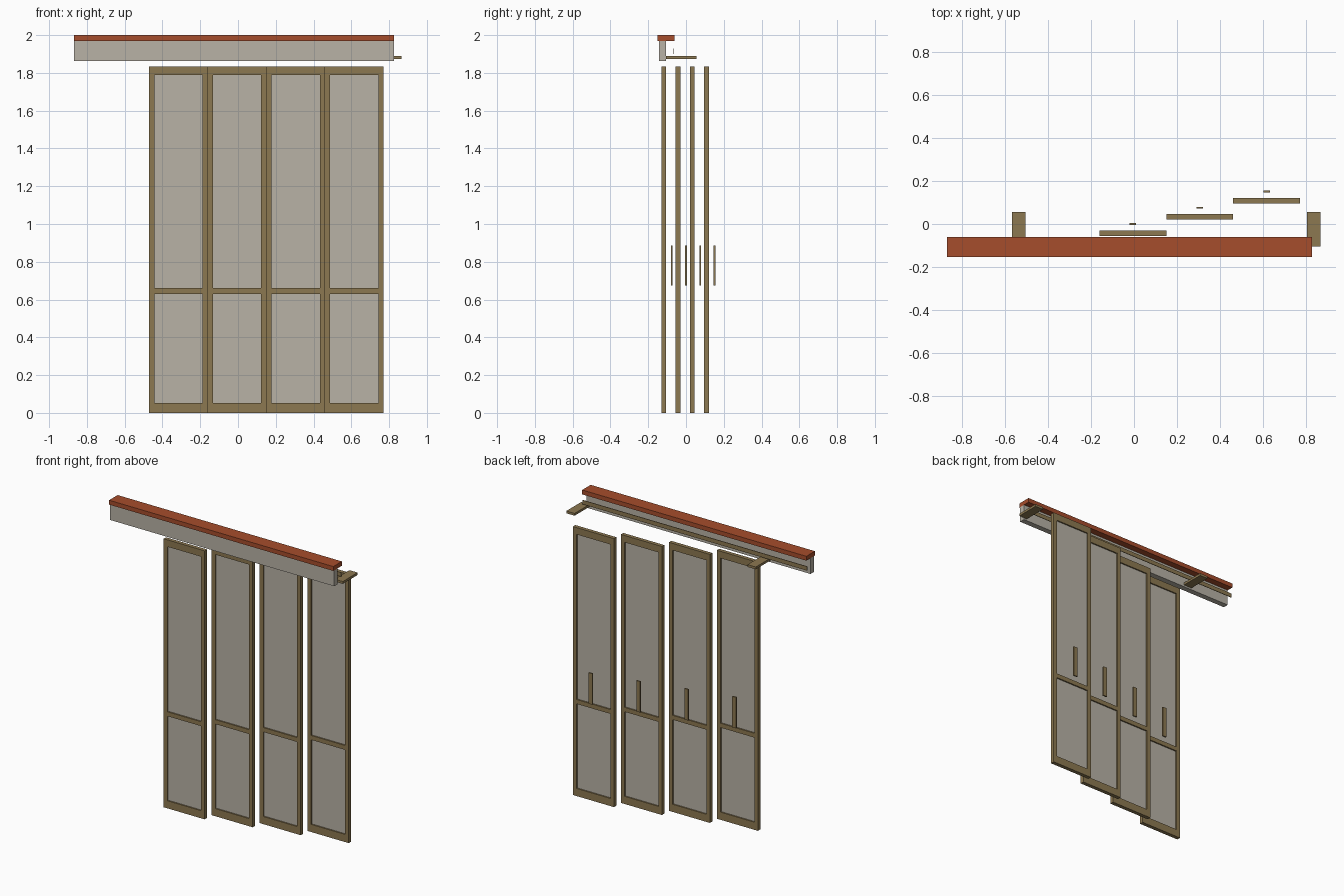
import bpy, bmesh
from mathutils import Vector

if "Cube" in bpy.data.objects:
    bpy.data.objects.remove(bpy.data.objects["Cube"])


def material(name, rgb):
    m = bpy.data.materials.new(name)
    m.diffuse_color = (*rgb, 1)
    m.use_nodes = True
    m.node_tree.nodes["Principled BSDF"].inputs["Base Color"].default_value = m.diffuse_color
    return m


WOOD = material("oak brown", (0.262, 0.188, 0.082))
PANE = material("pale stone", (0.479, 0.445, 0.381))
RED = material("brick red", (0.381, 0.074, 0.025))


def boxes(name, mat, *ranges):
    """One object made of boxes, each given as x0, x1, y0, y1, z0, z1."""
    bm = bmesh.new()
    for x0, x1, y0, y1, z0, z1 in ranges:
        vs = bmesh.ops.create_cube(bm, size=1)["verts"]
        for v in vs:
            v.co = Vector((x1 if v.co.x > 0 else x0,
                           y1 if v.co.y > 0 else y0,
                           z1 if v.co.z > 0 else z0))
    me = bpy.data.meshes.new(name)
    bm.to_mesh(me)
    bm.free()
    me.materials.append(mat)
    ob = bpy.data.objects.new(name, me)
    bpy.context.collection.objects.link(ob)
    return ob


# Four staggered sliding panels
W, T, H = 0.31, 0.026, 1.835
STILE = 0.027
for i in range(4):
    x0, y0 = -0.47 + i * W, -0.131 + i * 0.0755
    x1, y1 = x0 + W, y0 + T
    xi0, xi1 = x0 + STILE, x1 - STILE
    xc, yc = (x0 + x1) / 2, (y0 + y1) / 2

    # stiles and rails
    boxes(f"panel_frame_{i + 1}", WOOD,
          (x0, xi0, y0, y1, 0, H),
          (xi1, x1, y0, y1, 0, H),
          (xi0, xi1, y0, y1, 0, 0.052),
          (xi0, xi1, y0, y1, 0.63, 0.66),
          (xi0, xi1, y0, y1, 1.788, H))

    # recessed infill above and below the middle rail
    boxes(f"panel_infill_{i + 1}", PANE,
          (xi0, xi1, yc - 0.004, yc + 0.004, 0.052, 0.63),
          (xi0, xi1, yc - 0.004, yc + 0.004, 0.66, 1.788))

    # upright pull bar behind the panel
    boxes(f"pull_handle_{i + 1}", WOOD,
          (xc - 0.015, xc + 0.015, y1 + 0.025, y1 + 0.034, 0.675, 0.887))

# Header: cap, fascia, thin track and two brackets
L, R = -0.868, 0.827
boxes("header_cap", RED, (L, R, -0.152, -0.06, 1.97, 2.0))
boxes("header_fascia", PANE, (L, R, -0.143, -0.105, 1.862, 1.97))
boxes("track_strip", WOOD, (L, R, -0.07, -0.066, 1.9, 1.928))
for side, bx in (("left", -0.566), ("right", 0.804)):
    boxes(f"{side}_bracket", WOOD,
          (bx, bx + 0.062, -0.105, 0.055, 1.874, 1.89))
